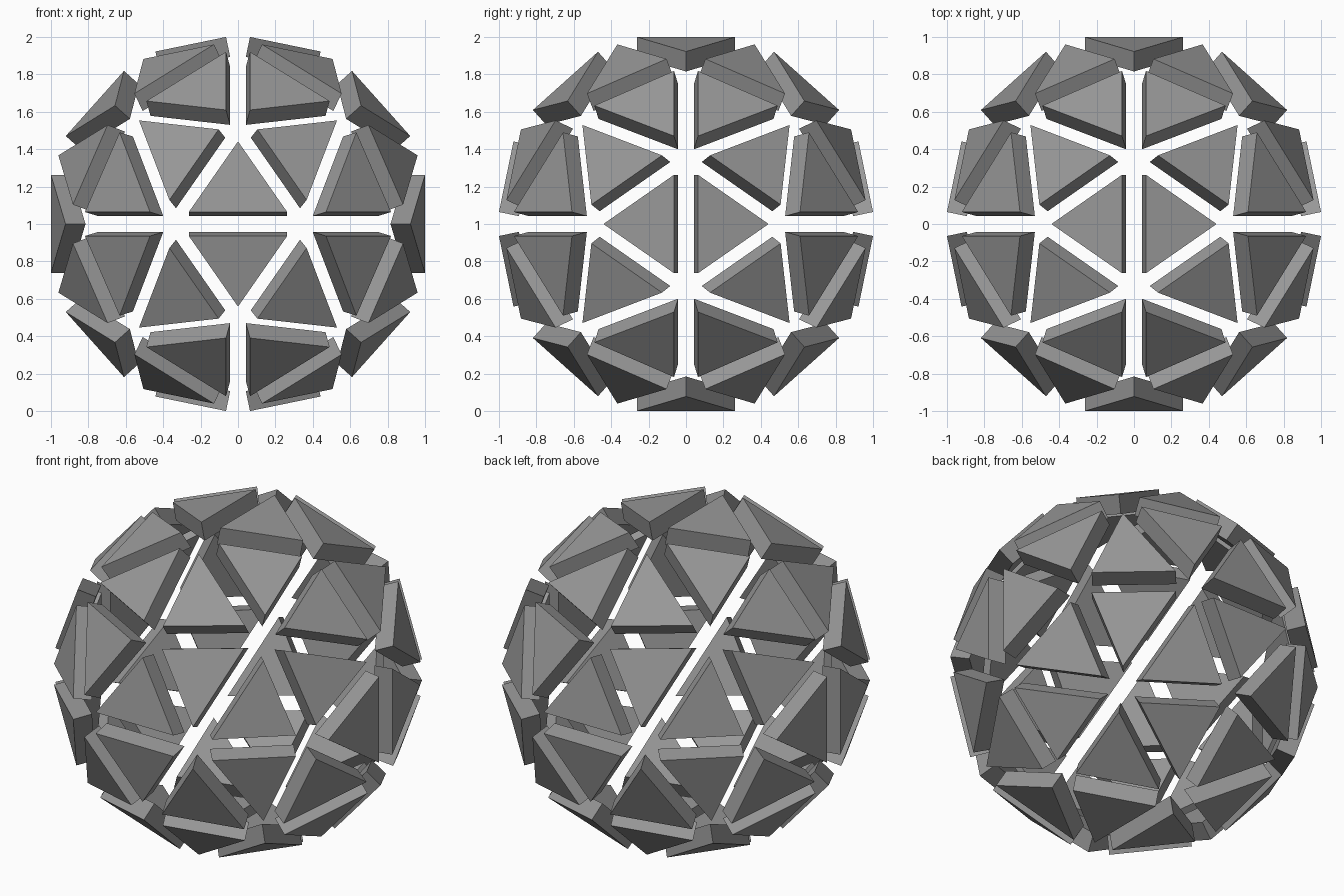
import bpy
import math
from mathutils import Vector, Matrix

if "Cube" in bpy.data.objects:
    bpy.data.objects.remove(bpy.data.objects["Cube"])

PHI = (1 + math.sqrt(5)) / 2
TILT = math.radians(11.64)   # slope of each panel away from the shared edge
GAP = 0.064                  # half gap between neighbouring panels
HALF_BASE = 0.263
HEIGHT = HALF_BASE * 2 * 0.733
THICK = 0.109

# Dark grey panel material
grey = bpy.data.materials.new("dark_grey")
grey.diffuse_color = (0.31, 0.31, 0.31, 1)
grey.use_nodes = True
grey.node_tree.nodes["Principled BSDF"].inputs["Base Color"].default_value = grey.diffuse_color

# Triangular panel: local x along base, y towards apex, z outwards
outer = [Vector((-HALF_BASE, GAP, 1)),
         Vector((HALF_BASE, GAP, 1)),
         Vector((0, GAP + HEIGHT * math.cos(TILT), 1 - HEIGHT * math.sin(TILT)))]
normal = Vector((0, math.sin(TILT), math.cos(TILT)))
inner = [p - normal * THICK for p in outer]
panel = bpy.data.meshes.new("panel")
panel.from_pydata(outer + inner, [],
                  [(0, 1, 2), (5, 4, 3), (0, 3, 4, 1), (1, 4, 5, 2), (2, 5, 3, 0)])
panel.materials.append(grey)
panel.update()

# Centres of the twelve five-panel groups
hubs = []
for a in (-1, 1):
    for b in (-PHI, PHI):
        hubs += [Vector((0, b, a)), Vector((a, 0, b)), Vector((b, a, 0))]

# One panel per hub and neighbouring hub, all sharing the same mesh
for p in hubs:
    for q in hubs:
        if 0.1 < (p - q).length < 2.1:
            out = (p + q).normalized()
            up = (p - q).normalized()
            side = up.cross(out)
            ob = bpy.data.objects.new("triangle_panel", panel)
            ob.matrix_world = (Matrix.Translation((0, 0, 1))
                               @ Matrix((side, up, out)).transposed().to_4x4())
            bpy.context.collection.objects.link(ob)
